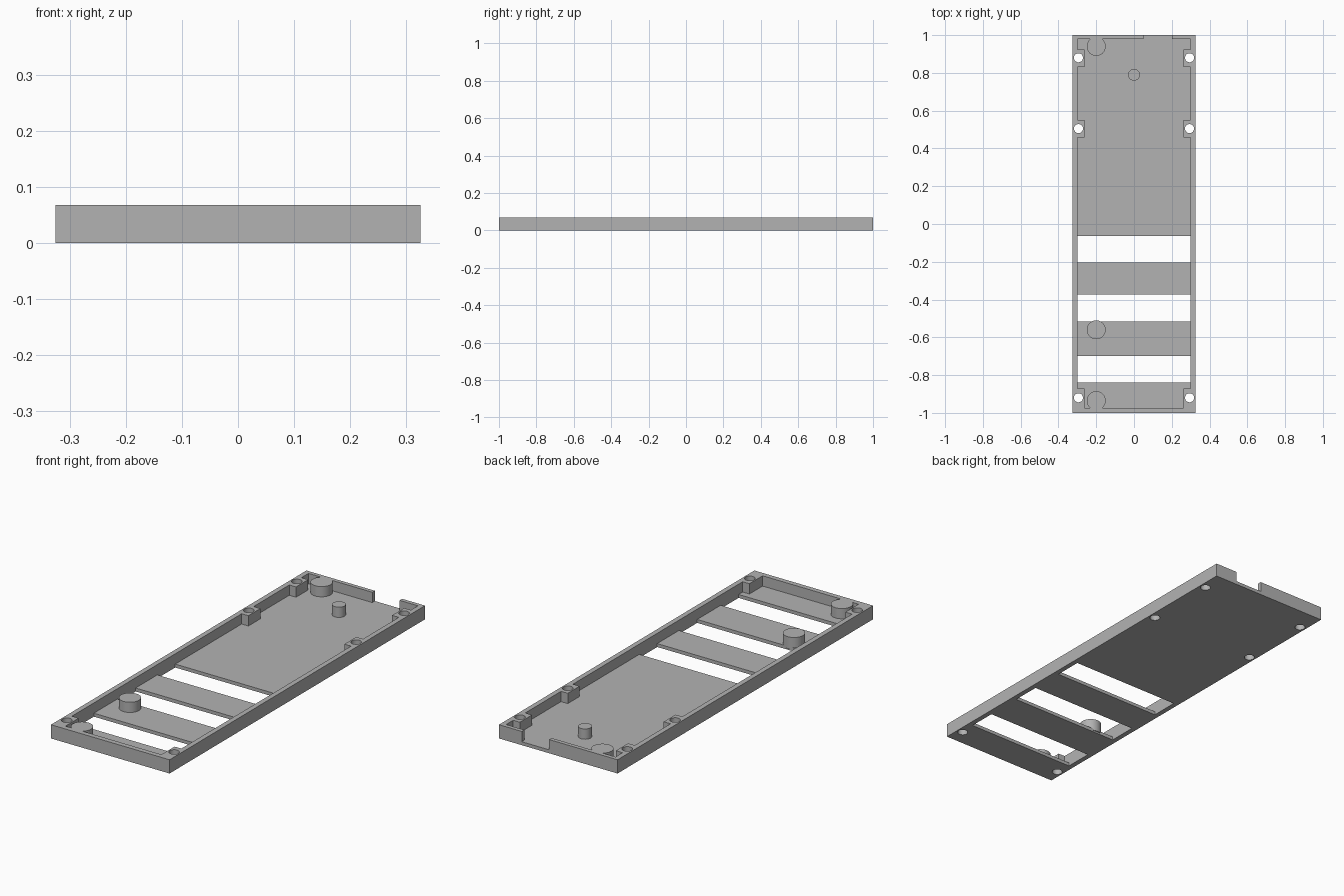
import bpy
import math

if "Cube" in bpy.data.objects:
    bpy.data.objects.remove(bpy.data.objects["Cube"])

W, L, H = 0.325, 1.0, 0.068      # half width, half length, height
IN_X, FLOOR = 0.30, 0.017        # inner wall position, floor thickness

grey = bpy.data.materials.new("grey_plastic")
grey.diffuse_color = (0.45, 0.45, 0.45, 1)
grey.use_nodes = True
grey.node_tree.nodes["Principled BSDF"].inputs["Base Color"].default_value = grey.diffuse_color


def box(name, x0, x1, y0, y1, z0, z1):
    bpy.ops.mesh.primitive_cube_add(
        size=1, location=((x0 + x1) / 2, (y0 + y1) / 2, (z0 + z1) / 2))
    ob = bpy.context.object
    ob.name = name
    ob.scale = (x1 - x0, y1 - y0, z1 - z0)
    bpy.ops.object.transform_apply(location=True, rotation=False, scale=True)
    ob.data.materials.append(grey)
    return ob


def cylinder(name, x, y, r, z0, z1):
    bpy.ops.mesh.primitive_cylinder_add(
        vertices=40, radius=r, depth=z1 - z0, location=(x, y, (z0 + z1) / 2))
    ob = bpy.context.object
    ob.name = name
    bpy.ops.object.transform_apply(location=True, rotation=False, scale=True)
    ob.data.materials.append(grey)
    return ob


def combine(target, tool, operation):
    mod = target.modifiers.new(operation.lower(), 'BOOLEAN')
    mod.operation, mod.solver, mod.object = operation, 'EXACT', tool
    bpy.context.view_layer.objects.active = target
    bpy.ops.object.modifier_apply(modifier=mod.name)
    bpy.data.objects.remove(tool)


# Open tray with a thin floor
tray = box("tray", -W, W, -L, L, 0, H)
combine(tray, box("cavity", -IN_X, IN_X, -0.975, 0.98, FLOOR, 0.2), 'DIFFERENCE')

# Cross slots through the floor
for y0, y1 in ((-0.203, -0.063), (-0.516, -0.373), (-0.84, -0.70)):
    combine(tray, box("slot", -IN_X, IN_X, y0, y1, -0.1, 0.04), 'DIFFERENCE')

# Gap in the back wall
combine(tray, box("gap", 0.05, 0.20, 0.95, 1.1, FLOOR, 0.2), 'DIFFERENCE')

# Screw bosses along both side walls
for side in (-1, 1):
    xa, xb = sorted((side * 0.263, side * 0.312))
    for y0, y1 in ((0.83, 0.925), (0.457, 0.55), (-0.985, -0.872)):
        combine(tray, box("boss", xa, xb, y0, y1, 0.008, H), 'UNION')

# Round support posts
for x, y, r in ((-0.2, 0.94, 0.05), (-0.2, -0.56, 0.05),
                (-0.2, -0.935, 0.05), (0, 0.79, 0.031)):
    combine(tray, cylinder("post", x, y, r, 0.008, H), 'UNION')

# Screw holes
for side in (-1, 1):
    for y in (0.88, 0.505, -0.92):
        combine(tray, cylinder("hole", side * 0.294, y, 0.024, -0.1, 0.2), 'DIFFERENCE')

bpy.ops.object.select_all(action='DESELECT')
tray.select_set(True)
bpy.context.view_layer.objects.active = tray
bpy.ops.object.shade_smooth_by_angle(angle=math.radians(30))
